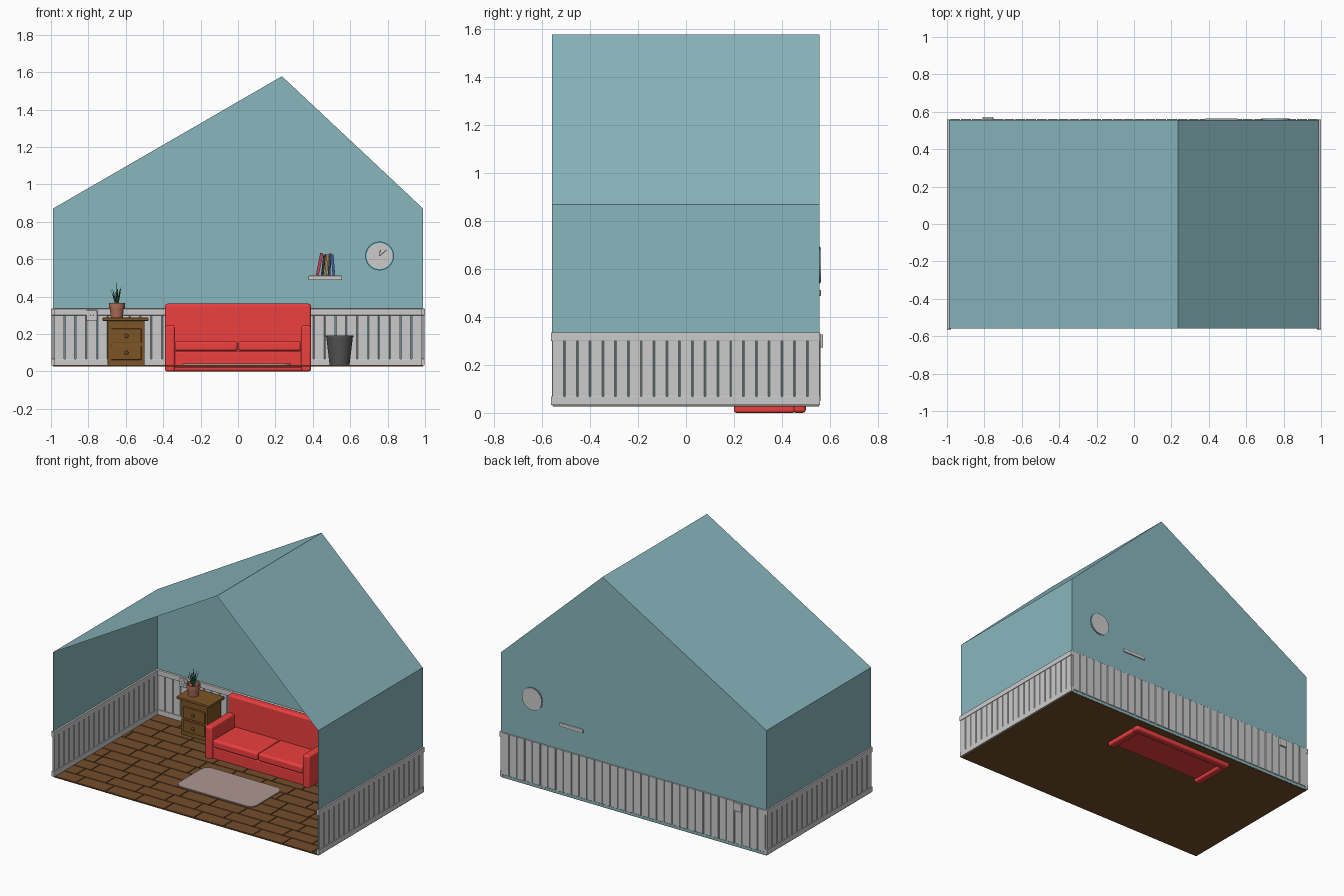
import bpy, bmesh, math, random
from mathutils import Matrix, Vector

if "Cube" in bpy.data.objects:
    bpy.data.objects.remove(bpy.data.objects["Cube"])

random.seed(3)


def material(name, r, g, b):
    m = bpy.data.materials.new(name)
    m.diffuse_color = (r, g, b, 1)
    m.use_nodes = True
    m.node_tree.nodes["Principled BSDF"].inputs["Base Color"].default_value = m.diffuse_color
    return m


TEAL = material("teal_paint", .25, .47, .51)
RED = material("red_fabric", .85, .05, .05)
WOOD = material("cabinet_wood", .20, .09, .02)
FLOOR = material("floor_wood", .17, .075, .025)
DARK = material("dark", .03, .03, .03)
RUG = material("rug_fabric", .42, .31, .29)
CLAY = material("clay", .42, .15, .10)
LEAF = material("leaf_green", .03, .13, .06)
BIN = material("bin_plastic", .09, .09, .09)
RIM = material("clock_blue", .08, .27, .42)


def finish(name, bm, mat=None, bevel=0, segments=2, smooth=False):
    bmesh.ops.recalc_face_normals(bm, faces=bm.faces)
    me = bpy.data.meshes.new(name)
    bm.to_mesh(me)
    bm.free()
    ob = bpy.data.objects.new(name, me)
    bpy.context.collection.objects.link(ob)
    if mat:
        me.materials.append(mat)
    if bevel:
        mod = ob.modifiers.new("bevel", "BEVEL")
        mod.width, mod.segments = bevel, segments
    if smooth:
        bpy.ops.object.select_all(action="DESELECT")
        ob.select_set(True)
        bpy.context.view_layer.objects.active = ob
        bpy.ops.object.shade_smooth_by_angle(angle=math.radians(40))
    return ob


def add_box(bm, x, y, z, rot=None):
    """Box from (min, max) ranges, optionally rotated about its centre."""
    size = [b - a for a, b in (x, y, z)]
    mid = Vector([(a + b) / 2 for a, b in (x, y, z)])
    m = Matrix.Translation(mid) @ (rot or Matrix()) @ Matrix.Diagonal((*size, 1))
    bmesh.ops.create_cube(bm, size=1, matrix=m)


def box(name, x, y, z, mat=None, bevel=0, segments=2, rot=None):
    bm = bmesh.new()
    add_box(bm, x, y, z, rot)
    return finish(name, bm, mat, bevel, segments, segments > 2)


def lathe(name, profile, loc, mat=None, steps=32, rot=None):
    """Spin an (r, z) profile around z, then place it."""
    bm = bmesh.new()
    vs = [bm.verts.new((r, 0, z)) for r, z in profile]
    es = [bm.edges.new(p) for p in zip(vs, vs[1:])]
    bmesh.ops.spin(bm, geom=vs + es, axis=(0, 0, 1), cent=(0, 0, 0), steps=steps, angle=math.tau)
    bmesh.ops.remove_doubles(bm, verts=bm.verts, dist=1e-5)
    bm.transform(Matrix.Translation(loc) @ (rot or Matrix()))
    return finish(name, bm, mat, smooth=True)


# Room shell: open-front extrusion of the gable outline
outline = [(-.99, .03), (-.99, .87), (.235, 1.578), (.99, .87), (.99, .03)]
bm = bmesh.new()
front = [bm.verts.new((x, -.56, z)) for x, z in outline]
back = [bm.verts.new((x, .556, z)) for x, z in outline]
for i in range(4):
    bm.faces.new((front[i], front[i + 1], back[i + 1], back[i]))
bm.faces.new(back)
finish("walls_and_roof", bm, TEAL)

# Floor: dark base and staggered planks
box("floor_base", (-.99, .99), (-.555, .555), (.026, .030), FLOOR)
bm = bmesh.new()
rows, length, gap = 11, .22, .003
width = 1.11 / rows
for r in range(rows):
    x = -.99 - random.uniform(0, length)
    while x < .99:
        a, b = max(x, -.99), min(x + length, .99)
        if b - a > .02:
            add_box(bm, (a + gap, b - gap),
                    (-.555 + r * width + gap, -.555 + (r + 1) * width - gap), (.028, .034))
        x += length
finish("floor_planks", bm, FLOOR)

# Wainscot on the two side walls
for side, s in (("left", -1), ("right", 1)):
    def across(a, b):
        return tuple(sorted((s * a, s * b)))
    bm = bmesh.new()
    n, w = 21, 1.12 / 21
    for i in range(n):
        y = -.56 + i * w
        add_box(bm, across(.982, .996), (y + .002, y + w - .002), (.05, .32))
    finish(side + "_wainscot_boards", bm, bevel=.002, segments=1)
    box(side + "_baseboard", across(.978, .998), (-.563, .56), (.032, .068), bevel=.002)
    box(side + "_wainscot_rail", across(.978, 1.0), (-.563, .56), (.30, .335), bevel=.002)

# Wainscot on the back wall
bm = bmesh.new()
n, w = 34, 1.97 / 34
for i in range(n):
    x = -.985 + i * w
    add_box(bm, (x + .002, x + w - .002), (.546, .561), (.048, .333))
finish("back_wainscot_boards", bm, bevel=.002, segments=1)
box("back_baseboard", (-.985, .985), (.54, .553), (.032, .066), bevel=.002)
box("back_wainscot_rail", (-.985, .985), (.538, .553), (.30, .335), bevel=.002)

# Sofa
box("sofa_base", (-.345, .345), (.215, .46), (.02, .107), RED, .006, 3)
box("sofa_back", (-.39, .39), (.445, .50), (0, .362), RED, .014, 4)
for side, s in (("left", -1), ("right", 1)):
    arm = sorted((s * .338, s * .39))
    box(side + "_sofa_arm", arm, (.20, .455), (0, .245), RED, .011, 4)
    seat = sorted((s * .002, s * .337))
    box(side + "_seat_cushion", seat, (.205, .45), (.108, .162), RED, .014, 4)

# Cabinet with two drawers
box("cabinet_body", (-.697, -.50), (.39, .535), (.03, .272), WOOD, .003)
box("cabinet_top", (-.724, -.478), (.375, .54), (.27, .288), WOOD, .005)
for i, z in enumerate((.19, .10)):
    box(f"drawer_front_{i + 1}", (-.68, -.517), (.381, .395), (z - .038, z + .038), WOOD, .003)
    lathe(f"drawer_knob_{i + 1}", [(0, 0), (.006, 0), (.006, .006), (.011, .009), (.009, .015), (0, .017)],
          (-.597, .382, z), WOOD, 16, Matrix.Rotation(math.pi / 2, 4, "X"))

# Potted plant
lathe("plant_pot", [(0, 0), (.032, 0), (.038, .052), (.043, .052), (.043, .078), (.037, .078), (.035, .062), (0, .062)],
      (-.648, .45, .288), CLAY)
bm = bmesh.new()
for i in range(9):
    tilt = 0 if i == 0 else random.uniform(.18, .5)
    h = .13 if i == 0 else random.uniform(.08, .115)
    m = (Matrix.Translation((-.648, .45, .345)) @ Matrix.Rotation(i * 2.4, 4, "Z")
         @ Matrix.Rotation(tilt, 4, "X") @ Matrix.Diagonal((1, .4, 1, 1))
         @ Matrix.Translation((0, 0, h / 2)))
    bmesh.ops.create_cone(bm, cap_ends=True, segments=6, radius1=.009, radius2=.0005, depth=h, matrix=m)
finish("plant_leaves", bm, LEAF)

# Waste bin
lathe("waste_bin", [(0, 0), (.053, 0), (.071, .152), (.075, .152), (.075, .16), (.069, .16), (.050, .006), (0, .006)],
      (.543, .45, .032), BIN)

# Rug
bm = bmesh.new()
add_box(bm, (-.30, .28), (-.245, .085), (.034, .041))
upright = [e for e in bm.edges if abs(e.verts[0].co.z - e.verts[1].co.z) > .001]
bmesh.ops.bevel(bm, geom=upright, offset=.05, segments=6, profile=.5, affect="EDGES")
finish("rug", bm, RUG)

# Shelf and leaning books
box("shelf", (.377, .556), (.455, .563), (.488, .512), bevel=.003)
books = [(.436, .120, .016, .20, (.55, .05, .10)), (.457, .112, .014, .12, (.03, .03, .04)),
         (.474, .115, .013, .10, (.50, .22, .03)), (.490, .118, .014, .06, (.04, .05, .10)),
         (.508, .112, .014, -.08, (.05, .12, .40))]
for i, (x, h, t, lean, colour) in enumerate(books):
    box(f"book_{i + 1}", (x - t / 2, x + t / 2), (.47, .548), (.513, .513 + h),
        material(f"book_cover_{i + 1}", *colour), rot=Matrix.Rotation(lean, 4, "Y"))

# Wall clock, facing the front
facing = Matrix.Rotation(math.pi / 2, 4, "X")
cx, cz = .757, .617
lathe("clock_face", [(0, 0), (.074, 0), (.074, .020), (0, .020)], (cx, .563, cz), rot=facing)
lathe("clock_rim", [(.070, .004), (.077, .004), (.077, .026), (.070, .026), (.070, .004)], (cx, .563, cz), RIM, rot=facing)
for name, length, angle in (("minute_hand", .05, .85), ("hour_hand", .034, .1)):
    dx, dz = math.sin(angle) * length / 2, math.cos(angle) * length / 2
    box(name, (cx + dx - .002, cx + dx + .002), (.539, .542),
        (cz + dz - length / 2, cz + dz + length / 2), DARK, rot=Matrix.Rotation(angle, 4, "Y"))

# Wall socket
box("socket_plate", (-.81, -.752), (.53, .572), (.272, .328), bevel=.004)
lathe("socket_ring", [(0, 0), (.019, 0), (.019, .004), (.015, .004), (.015, .002), (0, .002)],
      (-.781, .531, .30), rot=facing)
for side, x in (("left", -.788), ("right", -.774)):
    lathe(side + "_socket_hole", [(0, 0), (.003, 0), (.003, .003), (0, .003)], (x, .530, .30), DARK, 12, facing)
